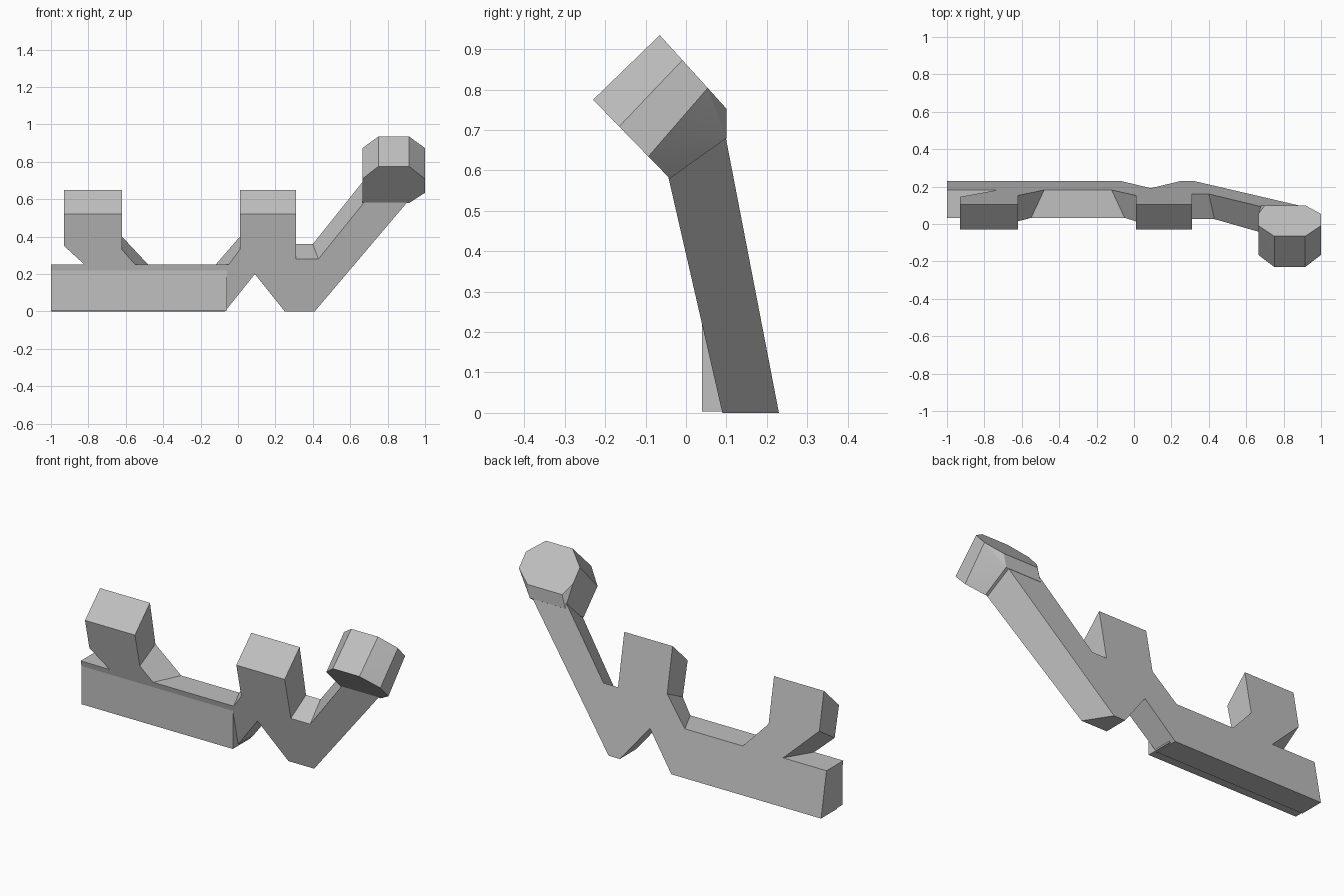
import bpy
import bmesh
import math
from mathutils import Vector

default = bpy.data.objects.get("Cube")
if default:
    bpy.data.objects.remove(default, do_unlink=True)

grey = bpy.data.materials.new("plain grey")
grey.use_nodes = True
colour = (0.53, 0.53, 0.53, 1)
grey.diffuse_color = colour
grey.node_tree.nodes["Principled BSDF"].inputs["Base Color"].default_value = colour


def finish(name, bm):
    """Turn a bmesh into a grey object."""
    bmesh.ops.recalc_face_normals(bm, faces=bm.faces)
    mesh = bpy.data.meshes.new(name)
    bm.to_mesh(mesh)
    bm.free()
    mesh.materials.append(grey)
    obj = bpy.data.objects.new(name, mesh)
    bpy.context.collection.objects.link(obj)
    return obj


def loft(name, front, back):
    """Solid between two matching outlines."""
    bm = bmesh.new()
    a = [bm.verts.new(p) for p in front]
    b = [bm.verts.new(p) for p in back]
    bm.faces.new(a)
    bm.faces.new(b[::-1])
    for i in range(len(a)):
        bm.faces.new((a[i - 1], b[i - 1], b[i], a[i]))
    return finish(name, bm)


def hull(name, points):
    """Convex solid around points."""
    bm = bmesh.new()
    for p in points:
        bm.verts.new(p)
    result = bmesh.ops.convex_hull(bm, input=bm.verts)
    spare = {v for v in result["geom_interior"] if isinstance(v, bmesh.types.BMVert)}
    bmesh.ops.delete(bm, geom=list(spare), context="VERTS")
    bmesh.ops.dissolve_limit(bm, angle_limit=0.02, verts=bm.verts, edges=bm.edges)
    return finish(name, bm)


def drill(name, start, end, radius):
    """Round cutter between two points."""
    start, end = Vector(start), Vector(end)
    axis = end - start
    bm = bmesh.new()
    bmesh.ops.create_cone(bm, cap_ends=True, segments=32, radius1=radius,
                          radius2=radius, depth=axis.length)
    turn = axis.to_track_quat("Z", "Y")
    for v in bm.verts:
        v.co = turn @ v.co + (start + end) / 2
    obj = finish(name, bm)
    obj.hide_render = True
    return obj


# Leaning plate with two brackets and the arm: front x, z then back x, z
outline = [
    (-1, 0, -1, 0),
    (-1, .25, -1, .25),
    (-.82, .25, -.73, .25),
    (-.93, .35, -.93, .44),
    (-.93, .52, -.93, .65),
    (-.62, .52, -.62, .65),
    (-.62, .33, -.62, .4),
    (-.55, .25, -.48, .25),
    (-.05, .25, -.12, .25),
    (.01, .33, .01, .4),
    (.01, .52, .01, .65),
    (.31, .52, .31, .65),
    (.31, .28, .31, .36),
    (.43, .28, .4, .36),
    (.68, .59, .68, .71),
    (.91, .59, .9, .7),
    (.41, 0, .32, 0),
    (.25, 0, .25, 0),
    (.09, .2, .09, .2),
    (-.07, 0, -.07, 0),
]
plate = loft("bracket_plate",
             [(x, .09 - .229 * z, z) for x, z, _, _ in outline],
             [(x, .23 - .193 * z, z) for _, _, x, z in outline])

# Upright base block in front of the plate
section = [(.04, .004), (.2, .004), (.16, .249), (.04, .249)]
base = loft("base_block", [(-.999, y, z) for y, z in section],
            [(-.06, y, z) for y, z in section])

# Eight-sided head on a diagonal axis, with a collar where it meets the arm
octagon = [(.75, 0), (.915, 0), (1, .34), (1, .72), (.915, 1), (.665, .72), (.665, .34)]


def ring(top, bottom, corner_x):
    top, bottom = Vector(top), Vector(bottom)
    return [Vector((x, 0, 0)) + top.lerp(bottom, t)
            for x, t in octagon + [(corner_x, 1)]]


collar = [(.68, .1, .68), (.9, .1, .68)]
head = hull("arm_head", ring((0, -.23, .775), (0, -.04, .58), .665)
            + ring((0, -.065, .935), (0, .1, .753), .7) + collar)

# Holes through the brackets, base and head
cutters = [drill("bracket_hole_cutter", (x, -.2, .386), (x, .3, .487), .045)
           for x in (-.78, .155)]
cutters += [drill("base_hole_cutter", (x, .14, -.1), (x, .14, .262), .047)
            for x in (-.83, -.22)]
cutters.append(drill("head_hole_cutter", (.832, -.3, .51), (.832, .2, .995), .062))

for part in (plate, base, head):
    bpy.ops.object.select_all(action="DESELECT")
    bpy.context.view_layer.objects.active = part
    part.select_set(True)
    for cutter in cutters:
        cut = part.modifiers.new("hole", "BOOLEAN")
        cut.operation = "DIFFERENCE"
        cut.solver = "EXACT"
        cut.object = cutter
        bpy.ops.object.modifier_apply(modifier=cut.name)
    bpy.ops.object.shade_smooth_by_angle(angle=math.radians(20))

for cutter in cutters:
    bpy.data.objects.remove(cutter, do_unlink=True)
